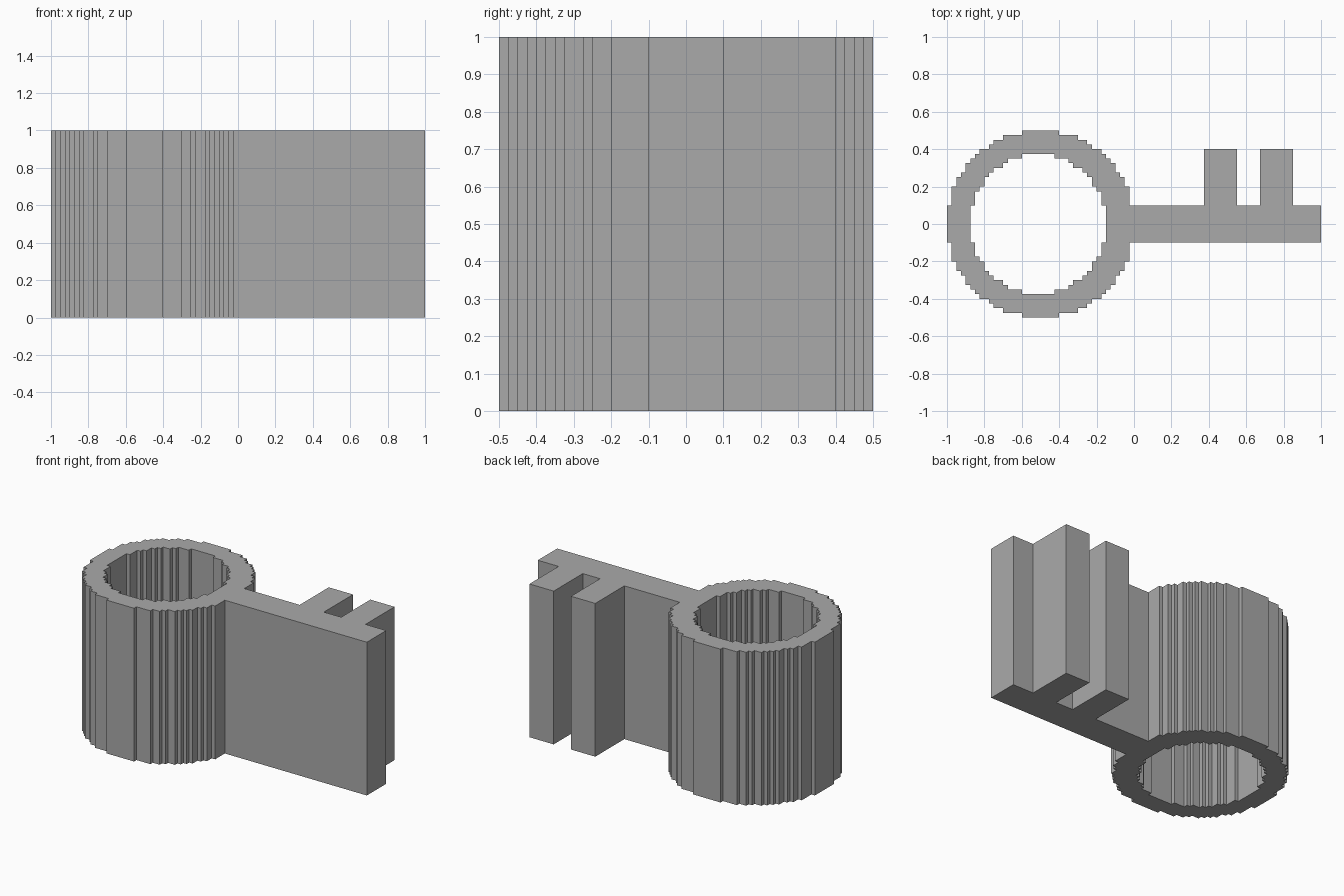
import bpy, bmesh

CELL = 0.025      # size of one stair step
CENTRE_X = -0.5   # middle of the ring handle
HEIGHT = 1.0

cube = bpy.data.objects.get("Cube")
if cube:
    bpy.data.objects.remove(cube, do_unlink=True)

grey = bpy.data.materials.new("plain grey")
grey.use_nodes = True
grey.diffuse_color = (0.4, 0.4, 0.4, 1)
grey.node_tree.nodes["Principled BSDF"].inputs["Base Color"].default_value = (0.4, 0.4, 0.4, 1)


def quarter_steps(radius):
    """Corners of a stepped quarter circle, in cells, from the x axis to the y axis."""
    points, last = [], None
    for row in range(radius):
        width = sum((i + 0.5) ** 2 + (row + 0.5) ** 2 <= radius ** 2 for i in range(radius))
        if width == last:
            points[-1] = (width, row + 1)
        else:
            if last is not None:
                points.append((width, row))
            points.append((width, row + 1))
        last = width
    return points


def stepped_circle(radius, right_shift=0):
    """Full stepped circle; right_shift narrows the right half by whole cells."""
    q = quarter_steps(radius)
    right = [(x - right_shift, y) for x, y in q]
    loop = right + [(-x, y) for x, y in reversed(q)]
    loop += [(-x, -y) for x, y in q] + [(x, -y) for x, y in reversed(right)]
    return [(CENTRE_X + x * CELL, y * CELL) for x, y in loop]


# Outer outline: ring opened at the right, then the shaft with its two teeth
outline = stepped_circle(20)[1:-1]
outline += [(1, -0.1), (1, 0.1)]
for right, left in ((0.85, 0.675), (0.55, 0.375)):
    outline += [(right, 0.1), (right, 0.4), (left, 0.4), (left, 0.1)]

# Finger hole
hole = stepped_circle(15, right_shift=1)

# Fill the flat profile and extrude it upward
bm = bmesh.new()
for loop in (outline, hole):
    verts = [bm.verts.new((x, y, 0)) for x, y in loop]
    for a, b in zip(verts, verts[1:] + verts[:1]):
        bm.edges.new((a, b))
bmesh.ops.triangle_fill(bm, edges=bm.edges[:], use_beauty=True, use_dissolve=False)
raised = bmesh.ops.extrude_face_region(bm, geom=bm.faces[:], use_keep_orig=True)
bmesh.ops.translate(bm, vec=(0, 0, HEIGHT),
                    verts=[g for g in raised["geom"] if isinstance(g, bmesh.types.BMVert)])
bmesh.ops.recalc_face_normals(bm, faces=bm.faces[:])

mesh = bpy.data.meshes.new("key_body")
bm.to_mesh(mesh)
bm.free()
mesh.materials.append(grey)
key = bpy.data.objects.new("key_body", mesh)
bpy.context.collection.objects.link(key)
